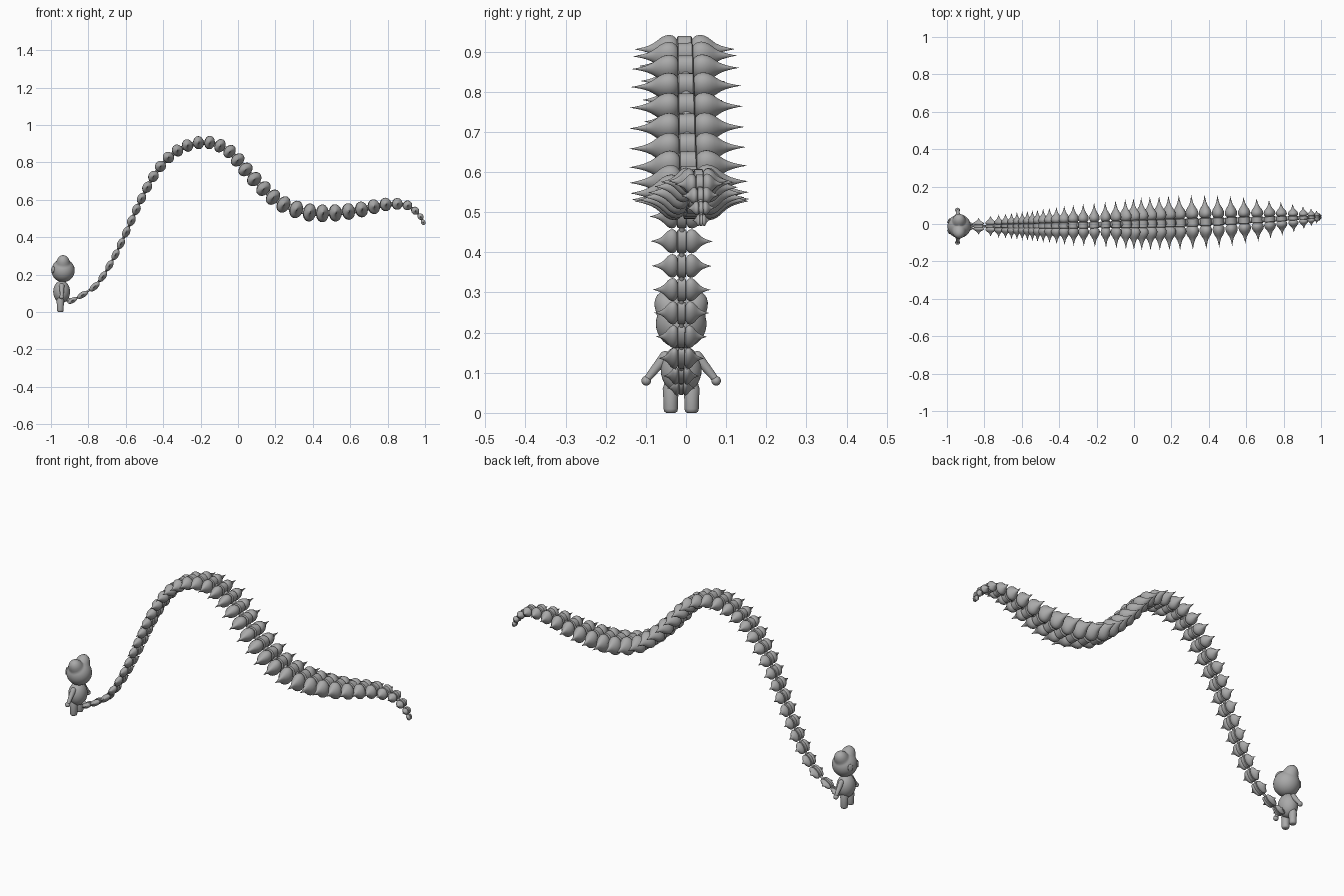
import bpy, bmesh, math
from mathutils import Vector, Matrix

cube = bpy.data.objects.get("Cube")
if cube:
    bpy.data.objects.remove(cube)

grey = bpy.data.materials.new("plain grey")
grey.use_nodes = True
TONE = (0.4, 0.4, 0.4, 1)
grey.diffuse_color = TONE
grey.node_tree.nodes["Principled BSDF"].inputs["Base Color"].default_value = TONE

CENTRE_Y = -0.012


def make_object(name, bm, angle=50):
    bmesh.ops.recalc_face_normals(bm, faces=bm.faces)
    mesh = bpy.data.meshes.new(name)
    bm.to_mesh(mesh)
    bm.free()
    mesh.materials.append(grey)
    obj = bpy.data.objects.new(name, mesh)
    bpy.context.collection.objects.link(obj)
    bpy.ops.object.select_all(action="DESELECT")
    obj.select_set(True)
    bpy.context.view_layer.objects.active = obj
    bpy.ops.object.shade_smooth_by_angle(angle=math.radians(angle))
    return obj


def lathe(bm, profile, matrix, sides=24):
    """Spin (radius, height) pairs around the local z axis."""
    rings = []
    for radius, height in profile:
        ring = []
        for i in range(sides):
            a = math.tau * i / sides
            ring.append(bm.verts.new(matrix @ Vector((radius * math.cos(a), radius * math.sin(a), height))))
        rings.append(ring)
    for low, high in zip(rings, rings[1:]):
        for i in range(sides):
            j = (i + 1) % sides
            bm.faces.new((low[i], low[j], high[j], high[i]))
    bm.faces.new(rings[0])
    bm.faces.new(rings[-1])


def ellipsoid(bm, centre, size, segments=32):
    matrix = Matrix.Translation(centre) @ Matrix.Diagonal((*size, 1))
    return bmesh.ops.create_uvsphere(bm, u_segments=segments, v_segments=segments // 2,
                                     radius=1, matrix=matrix)["verts"]


def limb(bm, start, end, r0, r1):
    """Tapered tube with rounded ends."""
    start, end = Vector(start), Vector(end)
    axis = end - start
    turn = axis.to_track_quat("Z", "Y").to_matrix().to_4x4()
    lathe(bm, [(r0, 0), (r1, axis.length)], Matrix.Translation(start) @ turn)
    ellipsoid(bm, start, (r0,) * 3, 20)
    ellipsoid(bm, end, (r1,) * 3, 20)


# Tail path: x, z, thickness, spike reach
PATH = [
    (-.885, .062, .014, .035), (-.767, .136, .017, .056), (-.687, .249, .018, .068),
    (-.626, .366, .019, .074), (-.57, .489, .021, .08), (-.516, .607, .023, .087),
    (-.452, .725, .027, .095), (-.372, .826, .031, .105), (-.27, .89, .034, .114),
    (-.152, .906, .036, .124), (-.045, .858, .038, .133), (.04, .762, .041, .14),
    (.136, .66, .043, .144), (.243, .575, .046, .146), (.382, .532, .048, .145),
    (.52, .53, .046, .134), (.66, .548, .042, .116), (.789, .575, .036, .09),
    (.906, .57, .026, .062), (.976, .51, .016, .036), (.99, .48, .012, .022)]

# Fill in one extra bead between each pair along a smooth curve
keys = [Vector(p) for p in PATH]
beads = []
for i, (p, q) in enumerate(zip(keys, keys[1:])):
    before = keys[max(i - 1, 0)]
    after = keys[min(i + 2, len(keys) - 1)]
    beads.append(p)
    if i < len(keys) - 2:
        beads.append((p + q) * 0.5625 - (before + after) * 0.0625)
beads.append(keys[-1])


def place(bead):
    drift = 0.05 * ((bead[0] + 0.94) / 1.93) ** 2
    return Vector((bead[0], CENTRE_Y + drift, bead[1]))


# Radius share and reach share of an onion-shaped spike
SPIKE = [(.55, .13), (.78, .17), (.94, .23), (1, .31), (.95, .39), (.82, .47),
         (.6, .55), (.4, .63), (.25, .72), (.14, .82), (.06, .92), (.01, 1)]
BAND = [(.74, -.15), (.84, -.13), (.84, .13), (.74, .15)]

spikes, bands, core = bmesh.new(), bmesh.new(), bmesh.new()
for i, bead in enumerate(beads):
    prev, nxt = beads[max(i - 1, 0)], beads[min(i + 1, len(beads) - 1)]
    tangent = place(nxt) - place(prev)
    steps = 2 if 0 < i < len(beads) - 1 else 1
    along = tangent.length / steps * 0.47
    tangent.normalize()
    side = Vector((0, 1, 0))
    side = (side - tangent * side.dot(tangent)).normalized()
    normal = side.cross(tangent)
    frame = Matrix((tangent, normal, side)).transposed().to_4x4()
    base = Matrix.Translation(place(bead)) @ frame
    thick, reach = bead[2], bead[3]
    for flip in (1, -1):
        lathe(spikes, SPIKE, base @ Matrix.Diagonal((along, thick, reach * flip, 1)))
    lathe(bands, BAND, base @ Matrix.Diagonal((along * 1.15, thick * 1.1, reach, 1)))
    if i:
        limb(core, place(prev), place(bead), prev[2] * 0.35, thick * 0.35)

make_object("tail_spikes", spikes)
make_object("tail_bands", bands)
make_object("tail_core", core)

# Head: a ball drawn up into two pointed ears
bm = bmesh.new()
for v in ellipsoid(bm, (0, 0, 0), (1, 1, 1), 64):
    direction = v.co.normalized()
    grow = 1
    for s in (1, -1):
        near = direction.dot(Vector((0, 0.56 * s, 0.83)))
        grow += 0.5 * max(0, (near - 0.78) / 0.22) ** 1.6
    v.co = Vector((direction.x * 0.062, direction.y * 0.063, direction.z * 0.062)) * grow
bmesh.ops.translate(bm, verts=bm.verts, vec=(-0.935, CENTRE_Y, 0.222))
make_object("head", bm, 80)

# Body: an egg
bm = bmesh.new()
ellipsoid(bm, (-0.943, CENTRE_Y, 0.108), (0.045, 0.051, 0.06))
make_object("body", bm)

# Tail root joins the body to the first bead
bm = bmesh.new()
limb(bm, (-0.925, CENTRE_Y, 0.07), place(beads[0]), 0.013, 0.008)
make_object("tail_root", bm)

# Paired parts
for name, s in (("left", 1), ("right", -1)):
    bm = bmesh.new()
    limb(bm, (-0.942, CENTRE_Y + 0.04 * s, 0.14), (-0.942, CENTRE_Y + 0.082 * s, 0.088), 0.014, 0.009)
    ellipsoid(bm, (-0.943, CENTRE_Y + 0.087 * s, 0.08), (0.013, 0.012, 0.012), 20)
    make_object("arm_" + name, bm)

    bm = bmesh.new()
    leg = Matrix.Translation((-0.95, CENTRE_Y + 0.026 * s, 0))
    lathe(bm, [(.011, 0), (.016, .003), (.018, .01), (.018, .03), (.02, .06), (.014, .08)], leg)
    make_object("leg_" + name, bm)

    bm = bmesh.new()
    outward = Vector((-0.87, 0.47 * s, 0.08)).normalized()
    spot = Vector((-0.935, CENTRE_Y, 0.222)) + outward * 0.061
    turn = outward.to_track_quat("Z", "Y").to_matrix().to_4x4()
    lathe(bm, [(.9, -.004), (1, .002), (.85, .005), (.4, .006)],
          Matrix.Translation(spot) @ turn @ Matrix.Diagonal((0.014, 0.019, 1, 1)))
    make_object("eye_" + name, bm)
